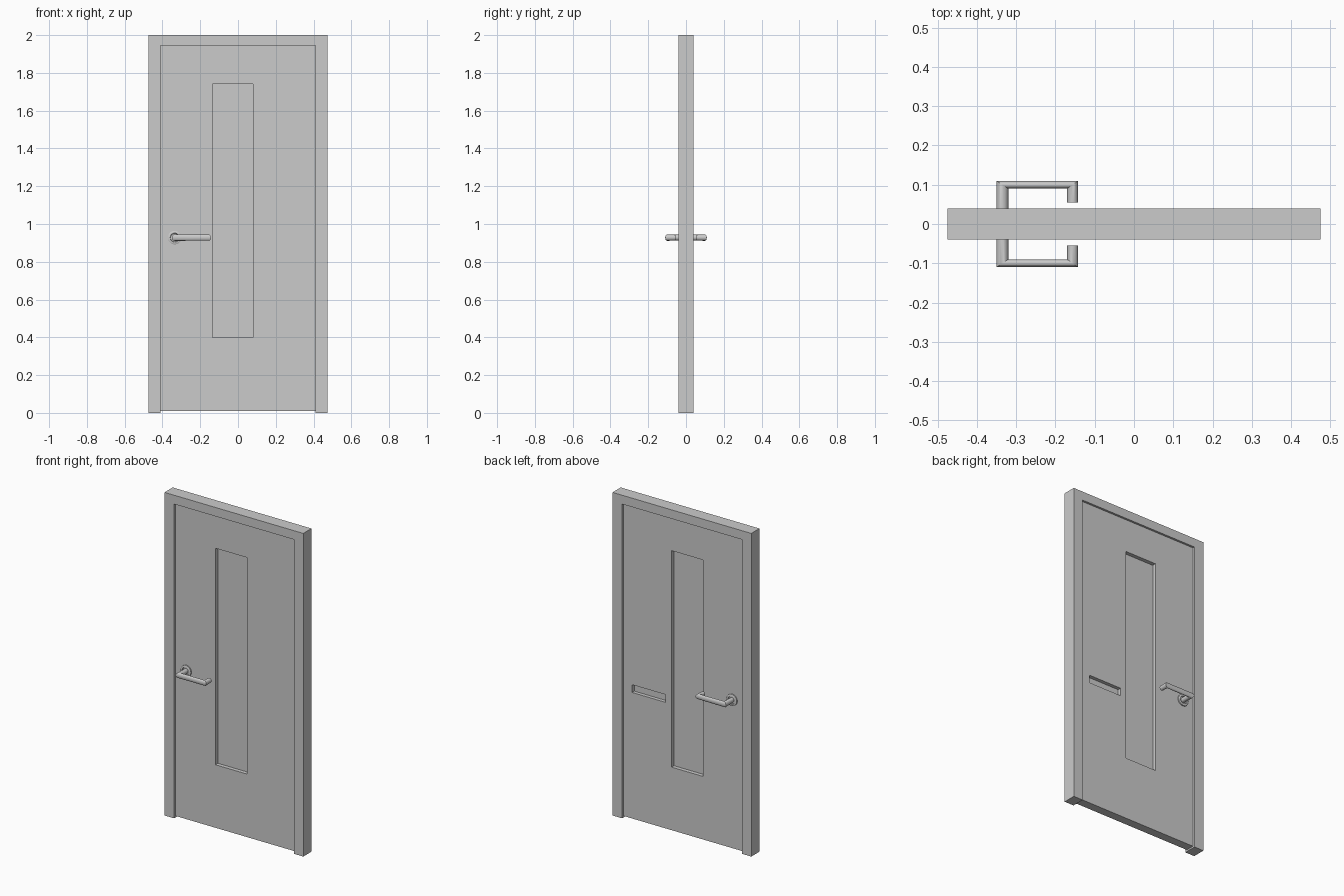
import bpy, bmesh
from math import cos, sin, pi
from mathutils import Vector

if "Cube" in bpy.data.objects:
    bpy.data.objects.remove(bpy.data.objects["Cube"])


def make_object(name, bm):
    bmesh.ops.recalc_face_normals(bm, faces=bm.faces)
    mesh = bpy.data.meshes.new(name)
    bm.to_mesh(mesh)
    bm.free()
    obj = bpy.data.objects.new(name, mesh)
    bpy.context.collection.objects.link(obj)
    return obj


def prism(name, outline, y0, y1):
    """Extrude an (x, z) outline from y0 to y1."""
    bm = bmesh.new()
    face = bm.faces.new([bm.verts.new((x, y0, z)) for x, z in outline])
    ext = bmesh.ops.extrude_face_region(bm, geom=[face])
    moved = [g for g in ext["geom"] if isinstance(g, bmesh.types.BMVert)]
    bmesh.ops.translate(bm, verts=moved, vec=(0, y1 - y0, 0))
    return make_object(name, bm)


def box(name, x0, x1, y0, y1, z0, z1):
    return prism(name, [(x0, z0), (x1, z0), (x1, z1), (x0, z1)], y0, y1)


def tube(name, rings):
    """Bridge rings of points and cap both ends."""
    bm = bmesh.new()
    loops = [[bm.verts.new(p) for p in ring] for ring in rings]
    n = len(loops[0])
    for a, b in zip(loops, loops[1:]):
        for i in range(n):
            j = (i + 1) % n
            bm.faces.new((a[i], a[j], b[j], b[i]))
    bm.faces.new(loops[0])
    bm.faces.new(loops[-1])
    return make_object(name, bm)


def finish_smooth(obj):
    """Mirror to the back of the door and shade smooth."""
    obj.modifiers.new("both_sides", "MIRROR").use_axis = (False, True, False)
    bpy.ops.object.select_all(action="DESELECT")
    obj.select_set(True)
    bpy.context.view_layer.objects.active = obj
    bpy.ops.object.shade_smooth_by_angle(angle=pi / 5)


LEAF = 0.027          # half thickness of the leaf
HX, HZ = -0.335, 0.928  # handle axis
SEG = 24

# Door frame: two jambs and a head in one outline
prism("door_frame", [(-0.475, 0), (-0.41, 0), (-0.41, 1.945), (0.41, 1.945),
                     (0.41, 0), (0.475, 0), (0.475, 2), (-0.475, 2)], -0.04, 0.04)

# Door leaf with recessed panel on both faces and a slot on the back
leaf = box("door_leaf", -0.41, 0.41, -LEAF, LEAF, 0.01, 1.945)
cutters = [
    box("panel_cutter_front", -0.135, 0.08, -0.1, -0.003, 0.4, 1.74),
    box("panel_cutter_back", -0.135, 0.08, 0.003, 0.1, 0.4, 1.74),
    box("slot_cutter", 0.12, 0.35, 0.005, 0.1, 0.79, 0.838),
]
for cutter in cutters:
    mod = leaf.modifiers.new(cutter.name, "BOOLEAN")
    mod.operation = "DIFFERENCE"
    mod.solver = "EXACT"
    mod.object = cutter
    cutter.hide_render = True
    cutter.hide_set(True)

# Lever handle: mitred oval sections given by outer and inner corner (x, y)
sections = [((-0.35, -0.025), (-0.32, -0.025), 0.015),
            ((-0.35, -0.11), (-0.32, -0.09), 0.017),
            ((-0.142, -0.11), (-0.17, -0.09), 0.016),
            ((-0.142, -0.055), (-0.17, -0.055), 0.015)]
rings = []
for outer, inner, half_z in sections:
    o, i = Vector(outer), Vector(inner)
    mid, half = (o + i) / 2, (o - i) / 2
    ring = []
    for k in range(SEG):
        t = 2 * pi * k / SEG
        p = mid + half * cos(t)
        ring.append((p.x, p.y, HZ + half_z * sin(t)))
    rings.append(ring)
finish_smooth(tube("lever_handle", rings))

# Rosette: stepped round plate behind the lever
steps = [(0.036, 0.026), (0.036, 0.034), (0.033, 0.036), (0.024, 0.036), (0.022, 0.030)]
finish_smooth(tube("handle_rosette", [
    [(HX + r * cos(2 * pi * k / SEG), -y, HZ + r * sin(2 * pi * k / SEG)) for k in range(SEG)]
    for r, y in steps]))
